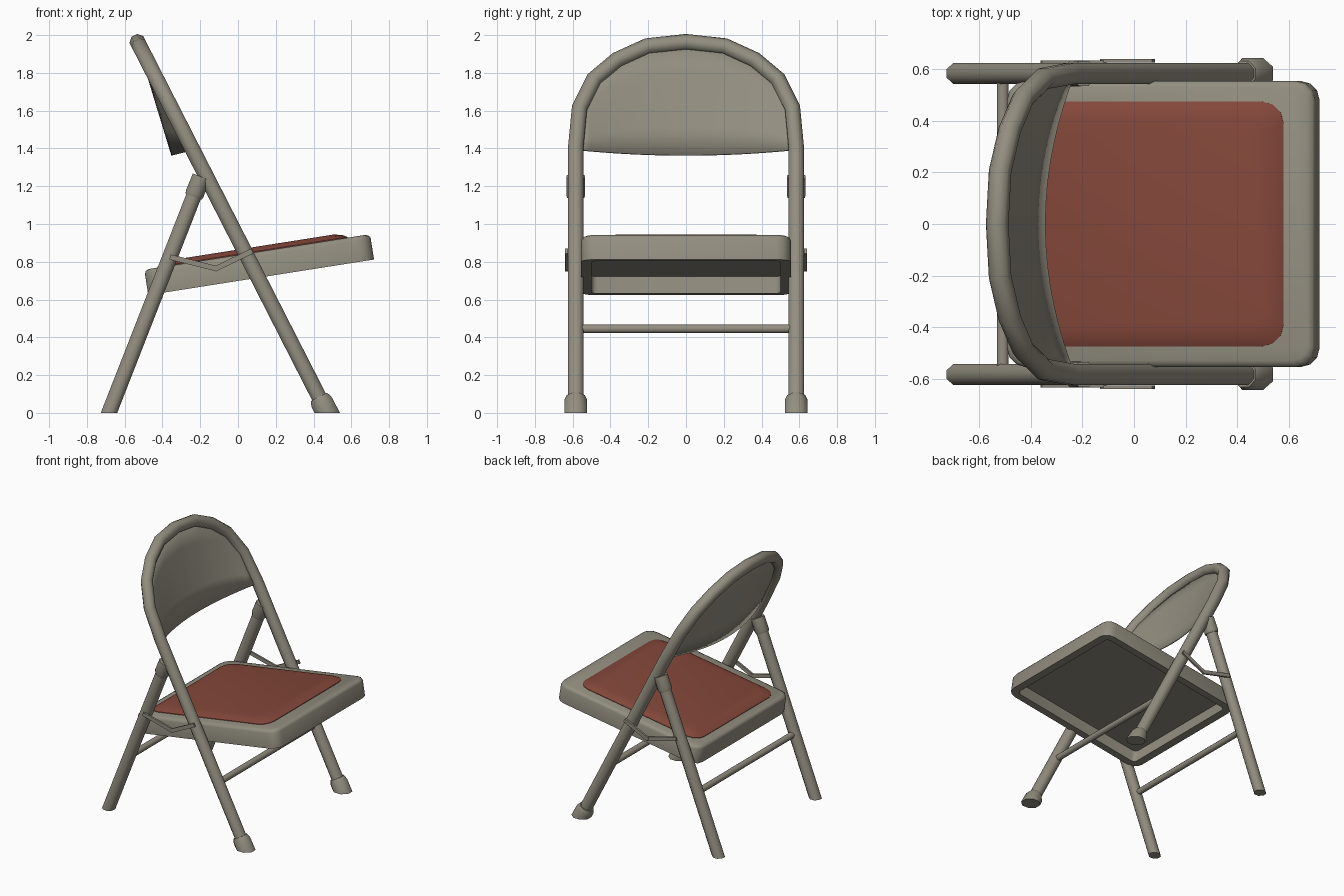
import bpy, bmesh, math
from mathutils import Vector, Matrix

if "Cube" in bpy.data.objects:
    bpy.data.objects.remove(bpy.data.objects["Cube"])


def material(name, rgb):
    m = bpy.data.materials.new(name)
    m.diffuse_color = (*rgb, 1)
    m.use_nodes = True
    m.node_tree.nodes["Principled BSDF"].inputs["Base Color"].default_value = m.diffuse_color
    return m


METAL = material("grey_beige_metal", (0.29, 0.27, 0.215))
RED = material("brick_red_vinyl", (0.23, 0.063, 0.042))


def finish(name, bm, mat, angle=50):
    bmesh.ops.recalc_face_normals(bm, faces=bm.faces)
    me = bpy.data.meshes.new(name)
    bm.to_mesh(me)
    bm.free()
    me.materials.append(mat)
    ob = bpy.data.objects.new(name, me)
    bpy.context.collection.objects.link(ob)
    bpy.ops.object.select_all(action='DESELECT')
    ob.select_set(True)
    bpy.context.view_layer.objects.active = ob
    bpy.ops.object.shade_smooth_by_angle(angle=math.radians(angle))
    return ob


def loft(rings):
    bm = bmesh.new()
    vr = [[bm.verts.new(p) for p in r] for r in rings]
    n = len(vr[0])
    for a, b in zip(vr, vr[1:]):
        for i in range(n):
            j = (i + 1) % n
            bm.faces.new((a[i], a[j], b[j], b[i]))
    bm.faces.new(vr[0])
    bm.faces.new(vr[-1])
    return bm


def tube(name, path, radii, normal, sides=8):
    """Round tube along a planar path, cut flat at the floor."""
    path = [Vector(p) for p in path]
    if not isinstance(radii, (list, tuple)):
        radii = [radii] * len(path)
    n = Vector(normal).normalized()
    rings = []
    for i, p in enumerate(path):
        t = (path[min(i + 1, len(path) - 1)] - path[max(i - 1, 0)]).normalized()
        s = n.cross(t)
        angles = [math.tau * (k + 0.5) / sides for k in range(sides)]
        rings.append([p + radii[i] * (math.cos(a) * n + math.sin(a) * s) for a in angles])
    bm = loft(rings)
    if min(v.co.z for v in bm.verts) < 0:
        bmesh.ops.bisect_plane(bm, geom=bm.verts[:] + bm.edges[:] + bm.faces[:],
                               plane_co=(0, 0, 0), plane_no=(0, 0, -1), clear_outer=True)
        bmesh.ops.holes_fill(bm, edges=[e for e in bm.edges if e.is_boundary], sides=0)
    return finish(name, bm, METAL)


def front_x(z):
    return 0.472 - 0.511 * z


def rear_x(z):
    return -0.683 + 0.391 * z


LEG_Y, R = 0.584, 0.044
FRONT_N, REAR_N = (1, 0, 0.511), (1, 0, -0.391)

# Front frame: two legs joined by the arched top
half = [(LEG_Y, -0.1), (LEG_Y, 1.4), (0.564, 1.61), (0.487, 1.765),
        (0.365, 1.867), (0.205, 1.94), (0, 1.962)]
arch = [(-y, z) for y, z in half] + half[-2::-1]
tube("front_frame", [(front_x(z), y, z) for y, z in arch], R, FRONT_N)

for side, tag in ((-1, "right"), (1, "left")):
    y = side * LEG_Y
    # Front foot caps
    zs = (0.085, 0.06, -0.1)
    tube(f"front_foot_{tag}", [(front_x(z), y, z) for z in zs],
         [0.052, 0.064, 0.067], FRONT_N)
    # Rear legs and their top sockets
    tube(f"rear_leg_{tag}", [(rear_x(z), y, z) for z in (-0.1, 1.2)], R, REAR_N)
    tube(f"rear_socket_{tag}", [(rear_x(z), y, z) for z in (1.145, 1.16, 1.25)],
         [0.049, 0.054, 0.052], REAR_N)
    # Folding brace: two thin flat links on the outside
    for k, (a, b) in enumerate((((-0.36, 0.825), (-0.11, 0.763)),
                                ((-0.125, 0.76), (0.075, 0.857)))):
        a, b = Vector((a[0], 0, a[1])), Vector((b[0], 0, b[1]))
        d = b - a
        bm = bmesh.new()
        rot = Matrix.Rotation(-math.atan2(d.z, d.x), 4, 'Y')
        pos = (a + b) / 2 + Vector((0, side * (0.628 + 0.005 * k), 0))
        bmesh.ops.create_cube(bm, size=1, matrix=Matrix.Translation(pos) @ rot
                              @ Matrix.Diagonal((d.length, 0.014, 0.028, 1)))
        finish(f"brace_link_{k + 1}_{tag}", bm, METAL)

# Cross bars
for name, x in (("front_cross_bar", front_x(0.445)), ("rear_cross_bar", rear_x(0.445))):
    tube(name, [(x, -LEG_Y, 0.445), (x, LEG_Y, 0.445)], 0.024, (1, 0, 0))


# Backrest: thin curved panel hanging from the arch
def arch_z(y):
    for (y1, z1), (y0, z0) in zip(half[1:], half[2:]):
        if y0 <= abs(y) <= y1:
            return z0 + (z1 - z0) * (abs(y) - y0) / (y1 - y0)
    return half[1][1]


bm = bmesh.new()
cols = []
N, ROWS = 24, 4
for i in range(N + 1):
    y = -0.56 + 1.12 * i / N
    u = (y / 0.56) ** 2
    zt = arch_z(y)
    top = Vector((front_x(zt), y, zt))
    bot = Vector((-0.348 + 0.106 * u, y, 1.363 + 0.028 * u))
    cols.append([bm.verts.new(bot.lerp(top, k / ROWS)) for k in range(ROWS + 1)])
for a, b in zip(cols, cols[1:]):
    for k in range(ROWS):
        bm.faces.new((a[k], b[k], b[k + 1], a[k + 1]))
back = finish("backrest", bm, METAL)
mod = back.modifiers.new("thickness", 'SOLIDIFY')
mod.thickness, mod.offset = 0.01, 0

# Seat: tilted hollow pan with rounded corners
TILT = Matrix.Translation((0.112, 0, 0.785)) @ Matrix.Rotation(-math.radians(8.95), 4, 'Y')


def rounded(x0, x1, hy, r, z, seg=3):
    pts = []
    for cx, cy, a0 in ((x1 - r, hy - r, 0), (x0 + r, hy - r, 90),
                       (x0 + r, r - hy, 180), (x1 - r, r - hy, 270)):
        for k in range(seg + 1):
            a = math.radians(a0 + 90 * k / seg)
            pts.append(TILT @ Vector((cx + r * math.cos(a), cy + r * math.sin(a), z)))
    return pts


X, Y, H = 0.605, 0.555, 0.068
pan = [rounded(-X + 0.055, X - 0.055, Y - 0.055, 0.03, H - 0.045),
       rounded(-X + 0.055, X - 0.055, Y - 0.055, 0.03, -H),
       rounded(-X, X, Y, 0.075, -H),
       rounded(-X, X, Y, 0.075, H - 0.022),
       rounded(-X + 0.007, X - 0.007, Y - 0.007, 0.07, H - 0.008),
       rounded(-X + 0.025, X - 0.025, Y - 0.025, 0.06, H)]
finish("seat_pan", loft(pan), METAL)

# Cushion: red pad with sloping edges
pad = [rounded(-X + d + 0.07, X - d - 0.12, 0.475 - d, 0.085 - d * 0.3, H + h)
       for d, h in ((0, -0.01), (0, 0.004), (0.025, 0.018), (0.07, 0.028))]
finish("seat_cushion", loft(pad), RED)
